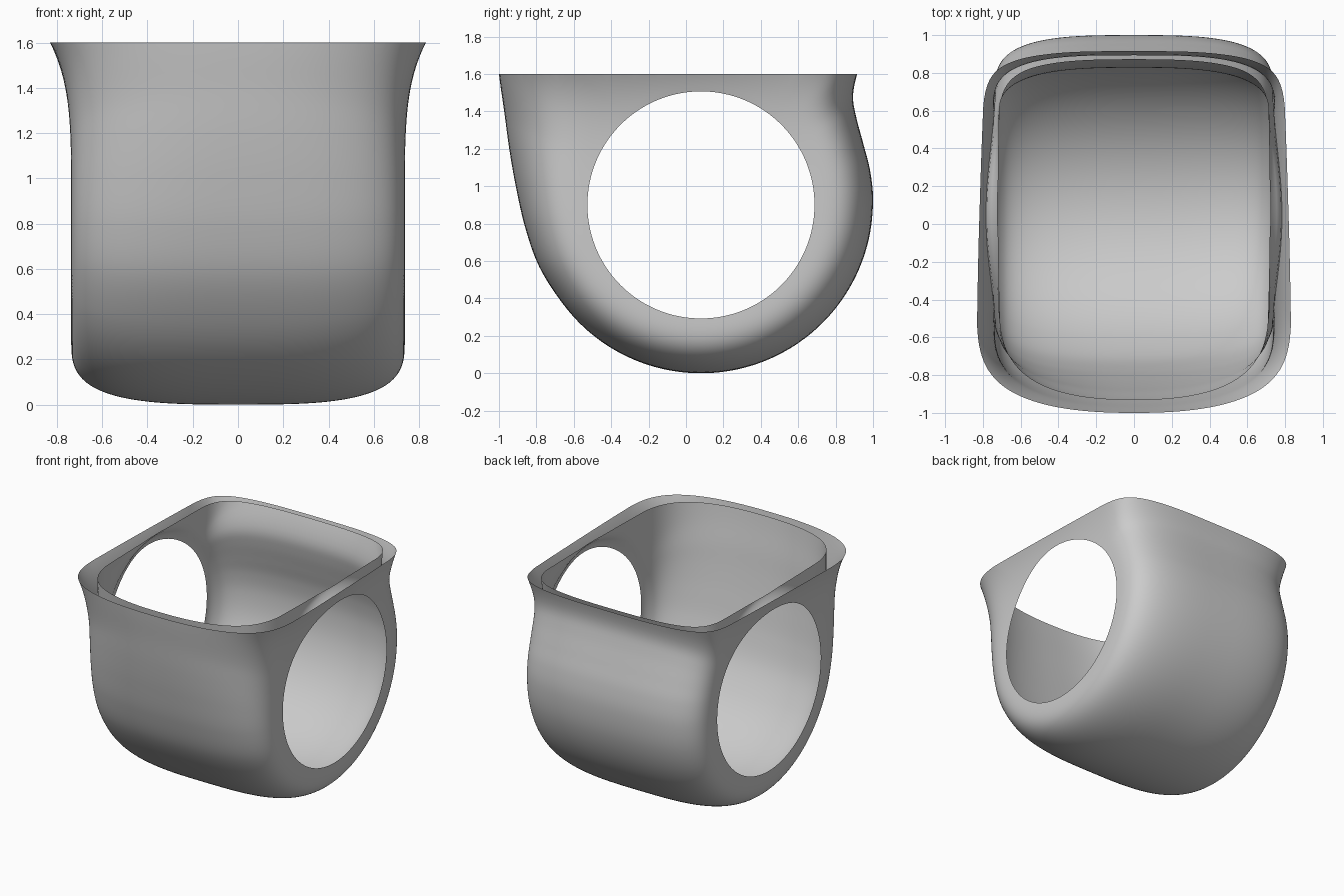
import bpy, bmesh, math
from mathutils import Vector

if "Cube" in bpy.data.objects:
    bpy.data.objects.remove(bpy.data.objects["Cube"])

CY, CZ, HOLE_R = 0.08, 0.90, 0.607      # axis and radius of the side openings
TOP, N_ANG, N_SEC = 1.6, 240, 36

# Side outline (y, z): flared front, round bottom, waisted back, continued above the rim
FRONT = [(-1.06, 2.2), (-1.03, 1.9), (-1.0, 1.6), (-0.972, 1.4), (-0.945, 1.2), (-0.91, 1.0),
         (-0.86, 0.78), (-0.785, 0.57)]
ROUND = [(0.08 + 0.92 * math.cos(math.radians(a)), 0.92 + 0.92 * math.sin(math.radians(a)))
         for a in range(216, 361, 12)]
BACK = [(0.985, 1.08), (0.95, 1.22), (0.91, 1.37), (0.893, 1.48), (0.915, 1.6), (0.98, 1.8),
        (1.08, 2.2)]


def smooth_path(pts, steps=10):
    """Catmull-Rom curve through the points."""
    p = [Vector(q) for q in pts]
    p = [2 * p[0] - p[1]] + p + [2 * p[-1] - p[-2]]
    out = []
    for i in range(1, len(p) - 2):
        a, b, c, d = p[i - 1:i + 3]
        for k in range(steps):
            t = k / steps
            out.append(0.5 * (2 * b + (c - a) * t + (2 * a - 5 * b + 4 * c - d) * t ** 2
                              + (3 * b - a - 3 * c + d) * t ** 3))
    return out + [p[-2]]


PATH = smooth_path(FRONT + ROUND + BACK)
PATH.append(PATH[0].copy())


def radius(ang):
    """Distance from the axis to the side outline along one ray."""
    d = Vector((math.cos(ang), math.sin(ang)))
    c = Vector((CY, CZ))
    best = 0.0
    for a, b in zip(PATH, PATH[1:]):
        e, w = b - a, a - c
        det = d.x * e.y - d.y * e.x
        if abs(det) < 1e-9:
            continue
        t = (w.x * e.y - w.y * e.x) / det
        s = (w.x * d.y - w.y * d.x) / det
        if t > 0 and -1e-6 <= s <= 1 + 1e-6:
            best = max(best, t)
    return best


def half_width(y, z):
    """Side walls flare outward towards the rim."""
    k = max(0.0, (min(z, 1.75) - 0.8) / 0.8)
    return 0.737 + (0.083 - 0.03 * y) * k ** 4.5


def section(ang):
    """Closed cross-section: outer skin from right to left, inner skin back."""
    r_out = radius(ang)
    front = max(0.0, -math.cos(ang)) * min(1.0, max(0.0, math.sin(ang) + 0.6))
    wall = 0.08 + 0.012 * front

    def skin(f, inner):
        r = HOLE_R + f * (r_out - (wall if inner else 0) - HOLE_R)
        y, z = CY + r * math.cos(ang), CZ + r * math.sin(ang)
        w = half_width(y, z)
        nx, nf = 3.2 - 1.0 * front, 3.3          # the front face is more bowed
        if inner:
            k = min(1.0, (r - HOLE_R) / 0.1)
            w += (0.72 - w) * k * k * (3 - 2 * k)
            nx, nf = 2.8 - 0.5 * front, 2.8
        return Vector((w * max(0.0, 1 - f ** nf) ** (1 / nx), y, z))

    fs = [math.sin(math.pi / 2 * i / N_SEC) for i in range(N_SEC)] + [1.0]
    flip = Vector((-1, 1, 1))
    outer = [skin(f, False) for f in fs]
    inner = [skin(f, True) for f in fs]
    loop = outer + [v * flip for v in outer[-2::-1]]
    loop += [v * flip for v in inner[1:]] + inner[-2:0:-1]
    return loop


# Band: sweep the section around the axis, then cut it open at the rim
bm = bmesh.new()
rings = [[bm.verts.new(v) for v in section(2 * math.pi * i / N_ANG)] for i in range(N_ANG)]
for i in range(N_ANG):
    a, b = rings[i], rings[(i + 1) % N_ANG]
    for j in range(len(a)):
        k = (j + 1) % len(a)
        bm.faces.new((a[j], a[k], b[k], b[j]))
bmesh.ops.recalc_face_normals(bm, faces=bm.faces[:])
bmesh.ops.bisect_plane(bm, geom=bm.verts[:] + bm.edges[:] + bm.faces[:], plane_co=(0, 0, TOP),
                       plane_no=(0, 0, 1), clear_outer=True)
mesh = bpy.data.meshes.new("ring_band")
bm.to_mesh(mesh)
bm.free()
band = bpy.data.objects.new("ring_band", mesh)
bpy.context.collection.objects.link(band)

grey = bpy.data.materials.new("plain_grey")
grey.diffuse_color = (0.6, 0.6, 0.6, 1)
grey.use_nodes = True
grey.node_tree.nodes["Principled BSDF"].inputs["Base Color"].default_value = grey.diffuse_color
mesh.materials.append(grey)

bpy.context.view_layer.objects.active = band
band.select_set(True)
bpy.ops.object.shade_smooth_by_angle(angle=math.radians(40))
